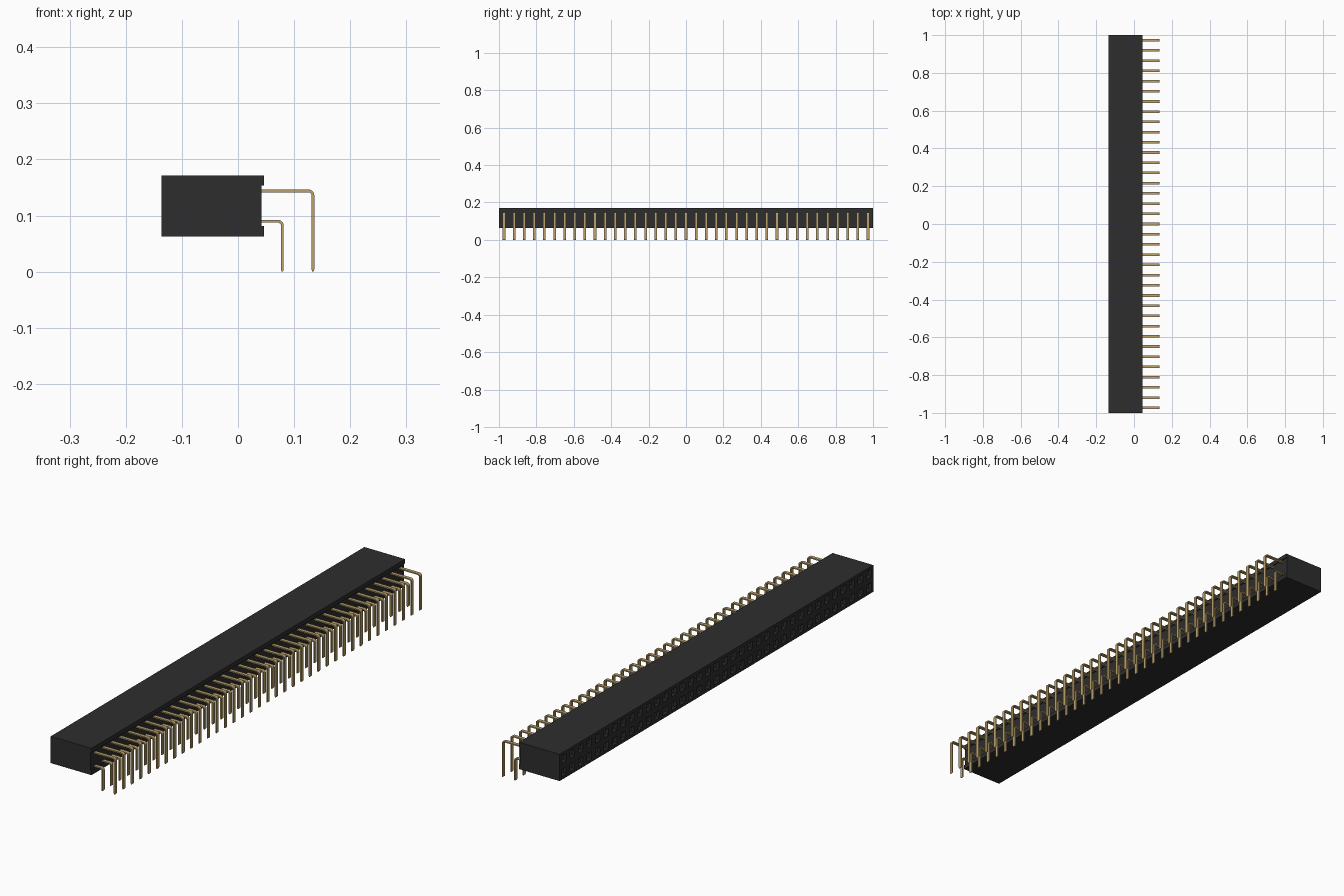
import bpy
import bmesh
import math

if "Cube" in bpy.data.objects:
    bpy.data.objects.remove(bpy.data.objects["Cube"], do_unlink=True)

COUNT = 37
PITCH = 2 / COUNT
MID_Z = 0.117


def material(name, rgb):
    m = bpy.data.materials.new(name)
    m.use_nodes = True
    colour = (*rgb, 1)
    m.diffuse_color = colour
    m.node_tree.nodes["Principled BSDF"].inputs["Base Color"].default_value = colour
    return m


black = material("black plastic", (0.027, 0.027, 0.027))
gold = material("pin gold", (0.50, 0.36, 0.15))


def add_object(name, bm, mat):
    bmesh.ops.recalc_face_normals(bm, faces=bm.faces)
    mesh = bpy.data.meshes.new(name)
    bm.to_mesh(mesh)
    bm.free()
    mesh.materials.append(mat)
    ob = bpy.data.objects.new(name, mesh)
    bpy.context.collection.objects.link(ob)
    return ob


def sweep_y(profile, stations):
    """Extrude a closed x,z profile through the given y stations."""
    bm = bmesh.new()
    rings = [[bm.verts.new((x, y, z)) for x, z in profile] for y in stations]
    n = len(profile)
    for a, b in zip(rings, rings[1:]):
        for i in range(n):
            j = (i + 1) % n
            bm.faces.new((a[i], a[j], b[j], b[i]))
    bm.faces.new(rings[0])
    bm.faces.new(rings[-1])
    bmesh.ops.recalc_face_normals(bm, faces=bm.faces)
    return bm


# Housing: recessed along the pin side, one cell per socket on the other side
housing = [(-0.136, 0.063), (0.046, 0.063), (0.046, 0.081), (0.042, 0.081),
           (0.042, 0.154), (0.046, 0.154), (0.046, 0.171), (-0.136, 0.171),
           (-0.136, MID_Z)]
bm = sweep_y(housing, [-1 + i * PITCH for i in range(COUNT + 1)])

# Sockets: square rim, funnel, then a deep straight hole
cells = [f for f in bm.faces if f.normal.x < -0.9]
for thickness, depth in ((0.012, 0), (0.007, -0.008), (0.0005, -0.09)):
    bmesh.ops.inset_individual(bm, faces=cells, thickness=thickness, depth=depth,
                               use_even_offset=True)
add_object("socket_housing", bm, black)


# Pins: flat strips bent down through a right angle, with a chamfered tip
def pin_row(name, x, z, half=0.0025, width=0.0136, bend=0.008):
    def arc(r):
        cx, cz = x - bend, z - bend
        return [(cx + r * math.sin(a), cz + r * math.cos(a))
                for a in (math.pi / 2 * i / 5 for i in range(6))]
    outer, inner = arc(bend + half), arc(bend - half)
    profile = ([(0.03, z + half)] + outer + [(x + half, 0.004), (x + half / 2, 0),
               (x - half / 2, 0), (x - half, 0.004)] + inner[::-1] + [(0.03, z - half)])
    start = -1 + PITCH / 2
    bm = sweep_y(profile, [start - width / 2, start + width / 2])
    ob = add_object(name, bm, gold)
    array = ob.modifiers.new("row", "ARRAY")
    array.count = COUNT
    array.use_relative_offset = False
    array.use_constant_offset = True
    array.constant_offset_displace = (0, PITCH, 0)


pin_row("upper_pins", 0.1335, MID_Z + PITCH / 2)
pin_row("lower_pins", 0.0790, MID_Z - PITCH / 2)
